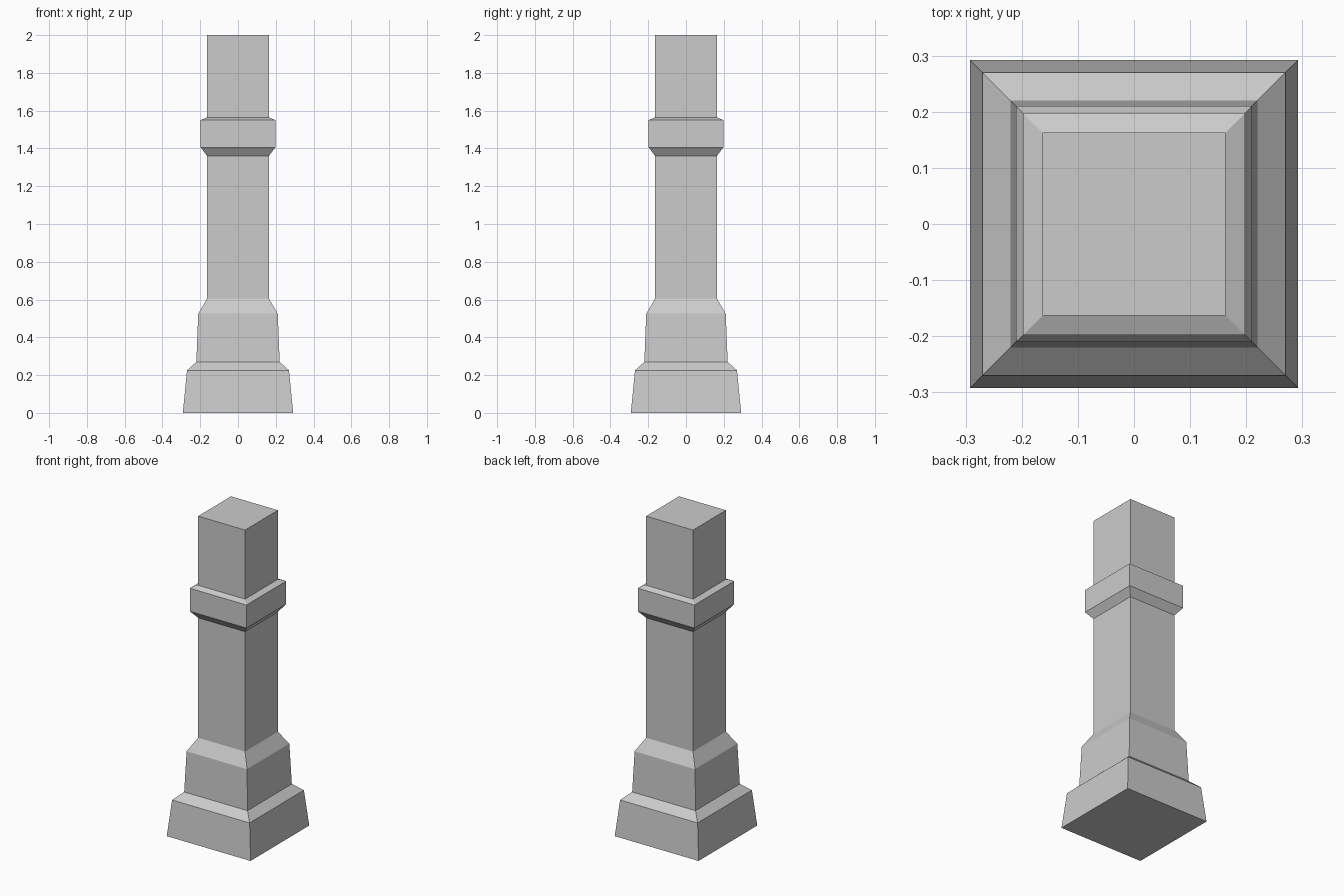
import bpy
import bmesh

if "Cube" in bpy.data.objects:
    bpy.data.objects.remove(bpy.data.objects["Cube"])

# Square post profile from bottom to top: (half width, height)
PROFILE = [
    (0.292, 0.0), (0.270, 0.225),      # tapered plinth
    (0.2205, 0.27), (0.2105, 0.525),   # upper base block
    (0.1635, 0.605), (0.1635, 1.36),   # lower shaft
    (0.1975, 1.405), (0.1975, 1.55),   # collar band
    (0.1635, 1.565), (0.1635, 2.0),    # upper shaft
]


def square_loft(name, profile):
    """Stack square rings, bridge them and cap both ends."""
    bm = bmesh.new()
    rings = [[bm.verts.new((sx * h, sy * h, z))
              for sx, sy in ((-1, -1), (1, -1), (1, 1), (-1, 1))]
             for h, z in profile]
    for low, high in zip(rings, rings[1:]):
        for i in range(4):
            j = (i + 1) % 4
            bm.faces.new((low[i], low[j], high[j], high[i]))
    bm.faces.new(rings[0][::-1])
    bm.faces.new(rings[-1])
    mesh = bpy.data.meshes.new(name)
    bm.to_mesh(mesh)
    bm.free()
    obj = bpy.data.objects.new(name, mesh)
    bpy.context.collection.objects.link(obj)
    return obj


# Stone post: base, shaft and collar as one continuous shell
square_loft("square_post", PROFILE)
